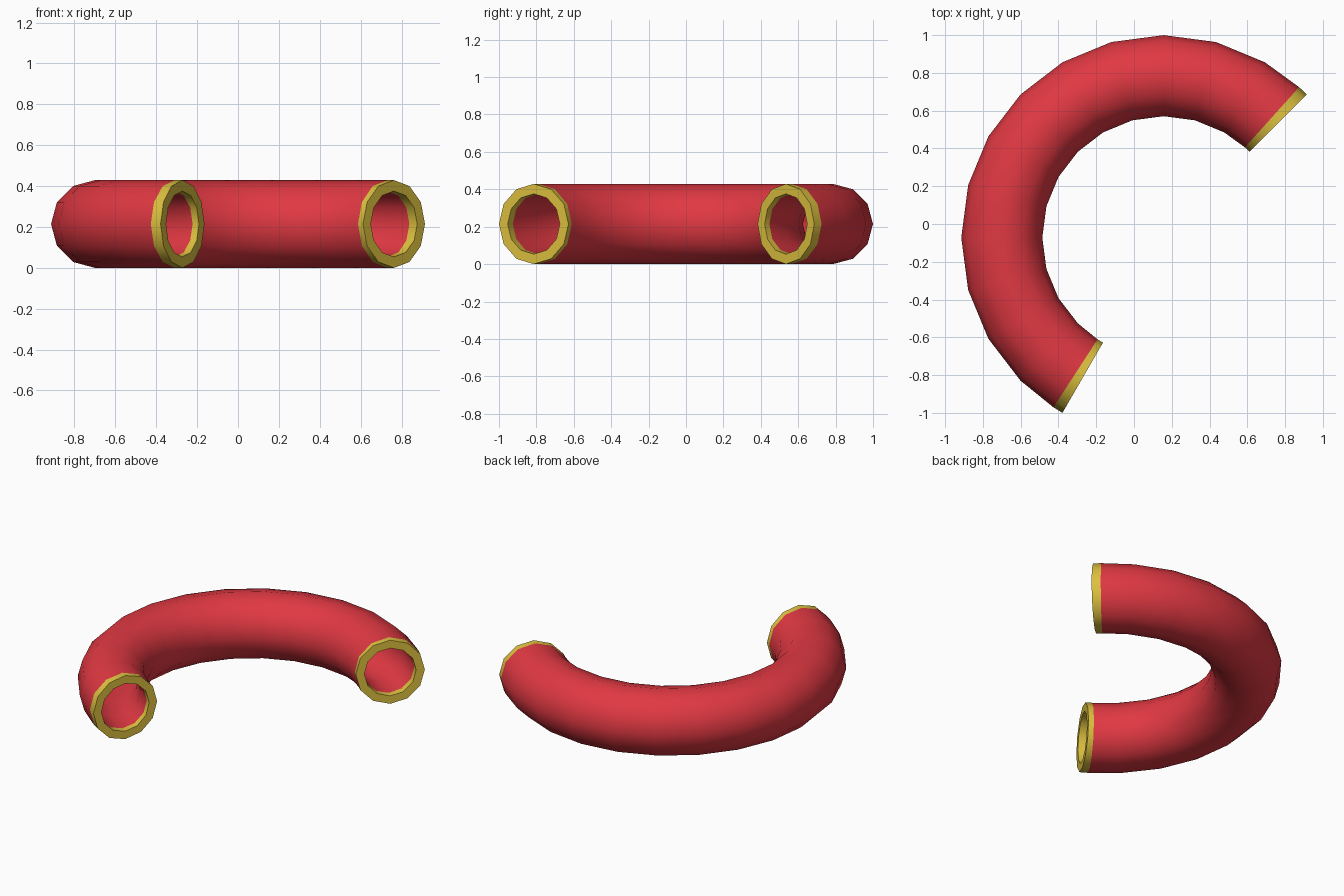
import bpy, bmesh
from math import sin, cos, pi, radians

if "Cube" in bpy.data.objects:
    bpy.data.objects.remove(bpy.data.objects["Cube"])

R, R_OUT, R_IN = 0.857, 0.2145, 0.161   # bend radius, tube outer and bore radius
CX, CY, CZ = 0.157, -0.0718, 0.2145     # bend centre
SIDES = 12
START, END, RIM = 45, 240, 3            # degrees along the bend


def material(name, colour):
    m = bpy.data.materials.new(name)
    m.diffuse_color = (*colour, 1)
    m.use_nodes = True
    m.node_tree.nodes["Principled BSDF"].inputs["Base Color"].default_value = m.diffuse_color
    return m


def tube(name, angles, mat, cap_start=False, cap_end=False):
    """Hollow tube swept round the bend through the given angles."""
    bm = bmesh.new()

    def ring(a, r):
        a = radians(a)
        out = []
        for i in range(SIDES):
            t = 2 * pi * i / SIDES
            d = R + r * cos(t)
            out.append(bm.verts.new((CX + d * cos(a), CY + d * sin(a), CZ + r * sin(t))))
        return out

    def bridge(p, q):
        for i in range(SIDES):
            j = (i + 1) % SIDES
            bm.faces.new((p[i], p[j], q[j], q[i]))

    outer = [ring(a, R_OUT) for a in angles]
    inner = [ring(a, R_IN) for a in angles]
    for k in range(len(angles) - 1):
        bridge(outer[k + 1], outer[k])
        bridge(inner[k], inner[k + 1])
    if cap_start:
        bridge(outer[0], inner[0])
    if cap_end:
        bridge(inner[-1], outer[-1])
    bmesh.ops.recalc_face_normals(bm, faces=bm.faces) if cap_start and cap_end else None
    me = bpy.data.meshes.new(name)
    bm.to_mesh(me)
    bm.free()
    me.materials.append(mat)
    ob = bpy.data.objects.new(name, me)
    bpy.context.collection.objects.link(ob)
    bpy.ops.object.select_all(action='DESELECT')
    ob.select_set(True)
    bpy.context.view_layer.objects.active = ob
    bpy.ops.object.shade_smooth_by_angle(angle=radians(50))
    return ob


red = material("red", (0.75, 0.04, 0.055))
yellow = material("yellow", (0.72, 0.53, 0.05))

# Curved pipe wall, one segment every 15 degrees
tube("pipe", [START + RIM, *range(START + 15, END, 15), END - RIM], red)
# Yellow rims on the two open ends
tube("rim_right", [START, START + RIM], yellow, cap_start=True)
tube("rim_front", [END - RIM, END], yellow, cap_end=True)
